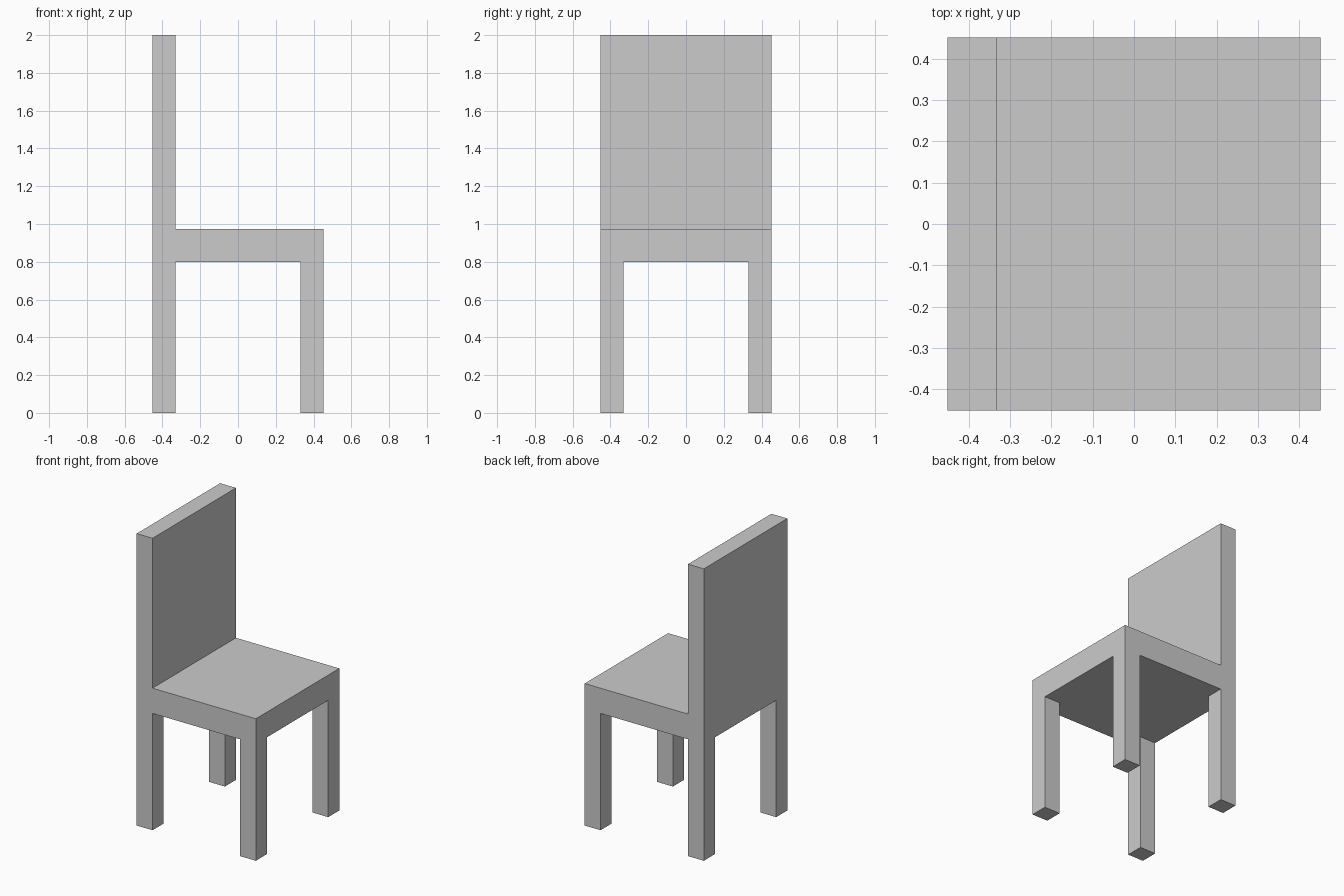
import bpy
import bmesh
from mathutils import Vector

if "Cube" in bpy.data.objects:
    bpy.data.objects.remove(bpy.data.objects["Cube"])

HALF = 0.4515       # half of the square footprint
THICK = 0.12        # leg and backrest thickness
SEAT_BOTTOM, SEAT_TOP, HEIGHT = 0.80, 0.973, 2.0


def box(name, low, high):
    """Axis-aligned box between two opposite corners."""
    low, high = Vector(low), Vector(high)
    bm = bmesh.new()
    bmesh.ops.create_cube(bm, size=1.0)
    bmesh.ops.scale(bm, vec=high - low, verts=bm.verts)
    mesh = bpy.data.meshes.new(name)
    bm.to_mesh(mesh)
    bm.free()
    obj = bpy.data.objects.new(name, mesh)
    obj.location = (low + high) / 2
    bpy.context.collection.objects.link(obj)
    return obj


# Seat slab
box("seat", (-HALF, -HALF, SEAT_BOTTOM), (HALF, HALF, SEAT_TOP))

# Backrest rising from the -x edge of the seat
box("backrest", (-HALF, -HALF, SEAT_TOP), (-HALF + THICK, HALF, HEIGHT))

# Four square legs, flush with the seat corners
c = HALF - THICK / 2
h = THICK / 2
for end, sx in (("back", -1), ("front", 1)):
    for side, sy in (("left", 1), ("right", -1)):
        box(f"{end}_{side}_leg",
            (sx * c - h, sy * c - h, 0), (sx * c + h, sy * c + h, SEAT_BOTTOM))
